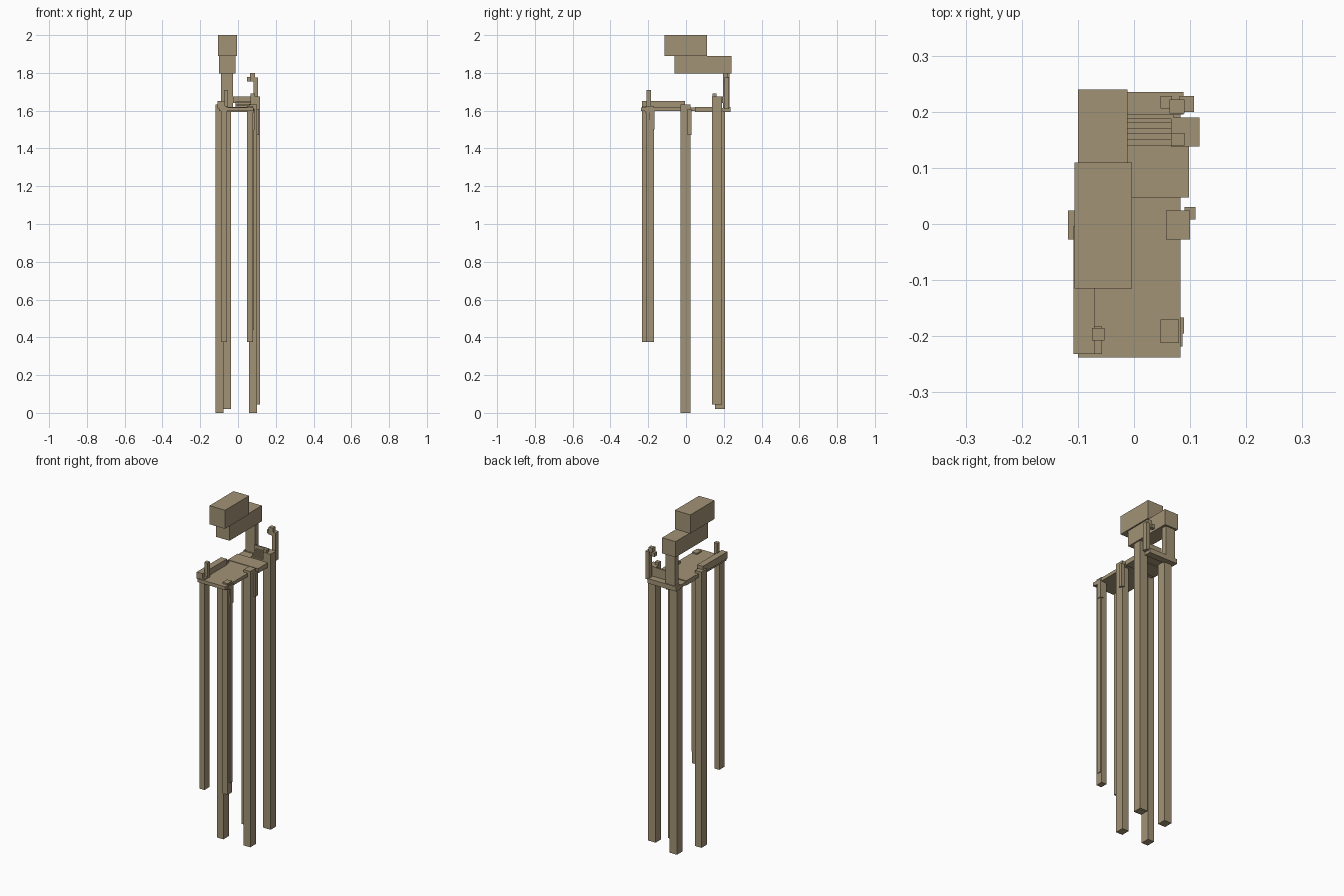
import bpy, bmesh
from mathutils import Matrix, Vector

tan = bpy.data.materials.new("tan")
tan.diffuse_color = (0.36, 0.29, 0.18, 1)


def box(name, x, y, z):
    """Box from (min, max) pairs on each axis."""
    size = Vector((x[1] - x[0], y[1] - y[0], z[1] - z[0]))
    mid = Vector((sum(x) / 2, sum(y) / 2, sum(z) / 2))
    bm = bmesh.new()
    bmesh.ops.create_cube(bm, size=1, matrix=Matrix.Translation(mid) @ Matrix.Diagonal(size).to_4x4())
    me = bpy.data.meshes.new(name)
    bm.to_mesh(me)
    bm.free()
    me.materials.append(tan)
    ob = bpy.data.objects.new(name, me)
    bpy.context.collection.objects.link(ob)
    return ob


# head and neck
box("head", (-0.106, -0.004), (-0.115, 0.11), (1.89, 2.0))
box("neck_beam", (-0.1, -0.012), (-0.062, 0.24), (1.797, 1.89))
box("neck_post", (-0.09, -0.026), (0.197, 0.23), (1.615, 1.797))

# flat body
box("front_deck", (-0.1, 0.083), (-0.238, 0.047), (1.597, 1.617))
box("rear_deck", (-0.1, 0.098), (0.047, 0.14), (1.592, 1.62))
box("rear_bridge", (-0.1, 0.083), (0.14, 0.195), (1.597, 1.615))
box("tail_deck", (-0.1, 0.088), (0.195, 0.235), (1.592, 1.62))
box("left_rail", (-0.108, -0.07), (-0.232, -0.004), (1.612, 1.652))

# stepped ridge at the rear
for i in range(5):
    y = 0.14 + i * 0.01
    box(f"ridge_step_{i + 1}", (-0.012, 0.066), (y, y + 0.01), (1.61, 1.628 + i * 0.007))
box("rear_crossbar", (-0.026, 0.07), (0.187, 0.195), (1.64, 1.675))

# six legs
box("front_left_leg", (-0.09, -0.057), (-0.232, -0.183), (0.375, 1.625))
box("front_right_leg", (0.047, 0.08), (-0.212, -0.17), (0.375, 1.625))
box("middle_left_leg", (-0.118, -0.076), (-0.028, 0.024), (0, 1.632))
box("middle_right_leg", (0.057, 0.1), (-0.028, 0.024), (0, 1.632))
box("rear_left_leg", (-0.085, -0.037), (0.154, 0.206), (0.02, 1.61))
box("rear_right_leg", (0.066, 0.117), (0.138, 0.19), (0.045, 1.675))

# leg fittings
box("front_left_spike", (-0.075, -0.053), (-0.208, -0.185), (1.62, 1.71))
box("front_right_strip", (0.068, 0.085), (-0.198, -0.175), (0.44, 1.55))
box("front_right_bracket", (0.066, 0.089), (-0.195, -0.167), (1.5, 1.61))
box("front_right_tab", (0.07, 0.086), (-0.218, -0.195), (1.59, 1.612))
box("middle_right_strip", (0.09, 0.11), (0.008, 0.03), (1.472, 1.61))
box("rear_right_cap", (0.066, 0.09), (0.14, 0.162), (1.67, 1.692))

# hooked tail
box("tail_post", (0.081, 0.107), (0.2, 0.228), (1.61, 1.775))
box("tail_arm", (0.063, 0.09), (0.197, 0.222), (1.755, 1.8))
box("tail_tip", (0.047, 0.068), (0.206, 0.228), (1.755, 1.778))
